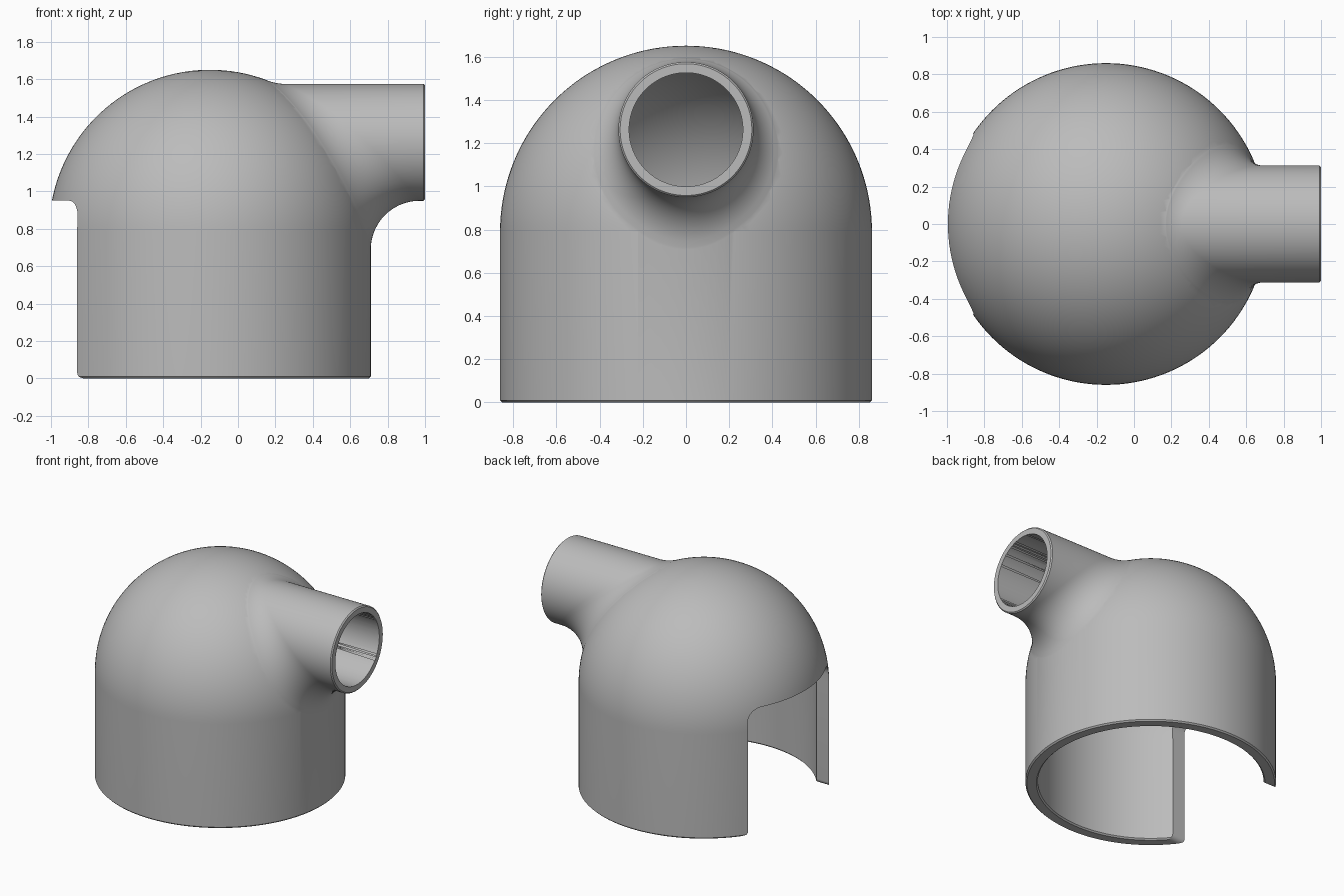
import bpy, bmesh
from math import sin, cos, pi, sqrt
from mathutils import Vector

cube = bpy.data.objects.get("Cube")
if cube:
    bpy.data.objects.remove(cube, do_unlink=True)

CX = -0.15                      # axis of the hood
R_OUT, R_IN = 0.86, 0.775       # hood radii
Z_DOME = 0.79                   # where wall turns into dome
PIPE_Z, PIPE_R, BORE_R = 1.262, 0.3125, 0.263
FILLET = 0.26
SEG = 144

grey = bpy.data.materials.new("plain_grey")
grey.use_nodes = True
COLOUR = (0.5, 0.5, 0.5, 1)
grey.diffuse_color = COLOUR
grey.node_tree.nodes["Principled BSDF"].inputs["Base Color"].default_value = COLOUR


def loft(name, rings, start, end):
    """Closed solid through equal rings, fanned to a point at each end."""
    bm = bmesh.new()
    loops = [[bm.verts.new(p) for p in ring] for ring in rings]
    n = len(loops[0])
    for a, b in zip(loops, loops[1:]):
        for i in range(n):
            j = (i + 1) % n
            bm.faces.new((a[i], a[j], b[j], b[i]))
    for loop, tip in ((loops[0], start), (loops[-1], end)):
        v = bm.verts.new(tip)
        for i in range(n):
            bm.faces.new((loop[i], loop[(i + 1) % n], v))
    bmesh.ops.recalc_face_normals(bm, faces=bm.faces)
    mesh = bpy.data.meshes.new(name)
    bm.to_mesh(mesh)
    bm.free()
    mesh.materials.append(grey)
    obj = bpy.data.objects.new(name, mesh)
    bpy.context.collection.objects.link(obj)
    return obj


def capsule(name, radius, foot):
    """Upright wall with a half-sphere top; foot is a list of (radius, z)."""
    steps = 36
    profile = foot + [(radius * cos(pi / 2 * k / steps), Z_DOME + radius * sin(pi / 2 * k / steps))
                      for k in range(steps)]
    rings = [[(CX + r * cos(2 * pi * i / SEG), r * sin(2 * pi * i / SEG), z) for i in range(SEG)]
             for r, z in profile]
    return loft(name, rings, (CX, 0, foot[0][1]), (CX, 0, Z_DOME + radius))


def pipe_ring(x, r):
    return [Vector((x, r * sin(2 * pi * i / SEG), PIPE_Z + r * cos(2 * pi * i / SEG)))
            for i in range(SEG)]


def combine(target, tool, operation):
    mod = target.modifiers.new(operation.lower(), 'BOOLEAN')
    mod.operation, mod.solver, mod.object = operation, 'EXACT', tool
    bpy.context.view_layer.objects.active = target
    bpy.ops.object.modifier_apply(modifier=mod.name)
    bpy.data.objects.remove(tool, do_unlink=True)


# Outer hood, with a small chamfer at the foot
hood = capsule("hood_shell", R_OUT, [(R_OUT - 0.01, 0), (R_OUT, 0.01)])

# Side pipe blended into the hood with a rolling-ball fillet
ARC = 14
fillet = [[] for _ in range(ARC + 1)]
root = []
for ball in pipe_ring(0, PIPE_R + FILLET):
    dz = max(ball.z - Z_DOME, 0)
    ball.x = CX + sqrt((R_OUT + FILLET) ** 2 - ball.y ** 2 - dz ** 2)
    axis = Vector((CX, 0, min(ball.z, Z_DOME)))
    to_pipe = (Vector((ball.x, 0, PIPE_Z)) - ball).normalized()
    to_hood = (axis - ball).normalized()
    for k in range(ARC + 1):
        fillet[k].append(ball + FILLET * to_pipe.slerp(to_hood, k / ARC))
    fillet[ARC][-1] += to_hood * 0.003
    root.append(axis - to_hood * (R_OUT - 0.04))
rings = [pipe_ring(1, PIPE_R - 0.008), pipe_ring(0.992, PIPE_R)] + fillet + [root]
pipe = loft("side_pipe", rings, (1, 0, PIPE_Z), (CX + 0.2, 0, 1.1))
combine(hood, pipe, 'UNION')

# Hollow inside and pipe bore
cavity = capsule("cavity", R_IN, [(R_IN + 0.11, -0.1), (R_IN, 0.01)])
combine(hood, cavity, 'DIFFERENCE')
bore = loft("bore", [pipe_ring(0.1, BORE_R), pipe_ring(1.1, BORE_R)],
            (0.1, 0, PIPE_Z), (1.1, 0, PIPE_Z))
combine(hood, bore, 'DIFFERENCE')


# Doorway on the right side: rounded top corners, flared foot
def quarter(cy, cz, r, a0, a1, n=10):
    return [(cy + r * cos(a0 + (a1 - a0) * k / n), cz + r * sin(a0 + (a1 - a0) * k / n))
            for k in range(n + 1)]


HALF, TOP, CORNER, FLARE = 0.485, 0.95, 0.1, 0.035
side = [(HALF + FLARE, -0.1)]
side += quarter(HALF + FLARE, FLARE, FLARE, 1.5 * pi, pi)
side += quarter(HALF - CORNER, TOP - CORNER, CORNER, 0, pi / 2)
outline = side + [(-y, z) for y, z in reversed(side)]
doorway = loft("doorway", [[(x, y, z) for y, z in outline] for x in (-0.4, -1.3)],
               (-0.4, 0, 0.4), (-1.3, 0, 0.4))
combine(hood, doorway, 'DIFFERENCE')

# Smooth shading with sharp rims
bpy.ops.object.select_all(action='DESELECT')
hood.select_set(True)
bpy.context.view_layer.objects.active = hood
bpy.ops.object.shade_smooth_by_angle(angle=pi / 6)
